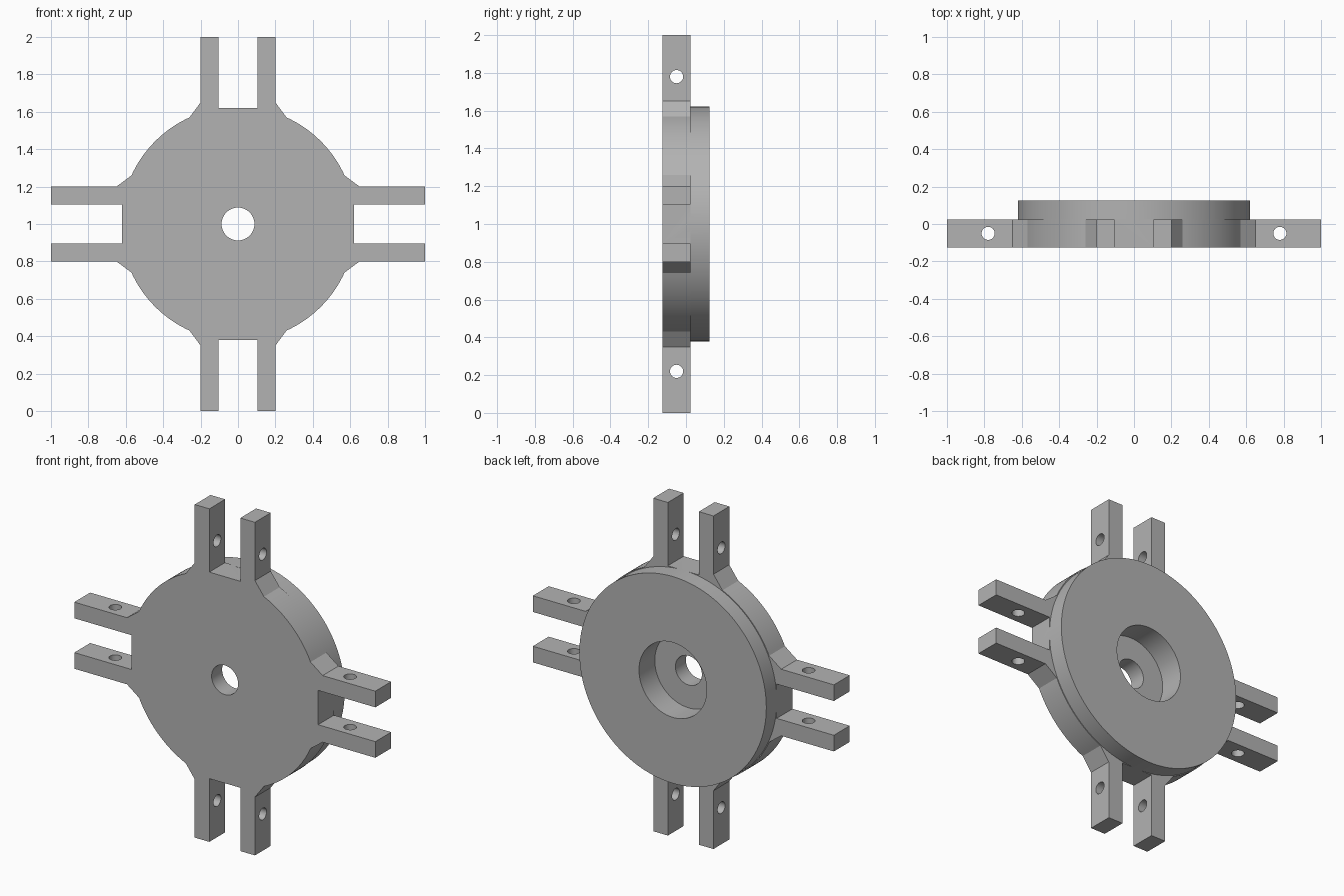
import bpy, bmesh, math
from mathutils import Matrix, Vector

cube = bpy.data.objects.get("Cube")
if cube:
    bpy.data.objects.remove(cube)

FRONT, STEP, BACK = -0.125, 0.025, 0.125
PLATE_R, DISC_R = 0.626, 0.621
MID = (FRONT + STEP) / 2

grey = bpy.data.materials.new("plain grey")
grey.use_nodes = True
grey.diffuse_color = (0.45, 0.45, 0.45, 1)
grey.node_tree.nodes["Principled BSDF"].inputs["Base Color"].default_value = grey.diffuse_color


def add_object(name, bm):
    bmesh.ops.recalc_face_normals(bm, faces=bm.faces)
    mesh = bpy.data.meshes.new(name)
    bm.to_mesh(mesh)
    bm.free()
    obj = bpy.data.objects.new(name, mesh)
    bpy.context.collection.objects.link(obj)
    mesh.materials.append(grey)
    return obj


def cylinder(name, radius, start, end, segments=96):
    """Cylinder between two points."""
    a, b = Vector(start), Vector(end)
    bm = bmesh.new()
    turn = (b - a).to_track_quat('Z', 'Y').to_matrix().to_4x4()
    bmesh.ops.create_cone(bm, cap_ends=True, segments=segments, radius1=radius, radius2=radius,
                          depth=(b - a).length, matrix=Matrix.Translation((a + b) / 2) @ turn)
    return add_object(name, bm)


def combine(target, tool, operation):
    mod = target.modifiers.new(operation.title(), 'BOOLEAN')
    mod.object, mod.operation, mod.solver = tool, operation, 'EXACT'
    bpy.context.view_layer.objects.active = target
    bpy.ops.object.modifier_apply(modifier=mod.name)
    bpy.data.objects.remove(tool)


# Plate outline: one forked quarter, repeated four times around the hub
half_fork = [(0.62, 0.103), (1.0, 0.103), (1.0, 0.2), (0.65, 0.2)]
corner = math.atan2(0.26, 0.57)
arc_steps = 20
quarter = [(x, -z) for x, z in reversed(half_fork)] + half_fork
for i in range(arc_steps + 1):
    a = corner + (math.pi / 2 - 2 * corner) * i / arc_steps
    quarter.append((PLATE_R * math.cos(a), PLATE_R * math.sin(a)))

bm = bmesh.new()
verts = []
for k in range(4):
    c, s = round(math.cos(k * math.pi / 2)), round(math.sin(k * math.pi / 2))
    verts += [bm.verts.new((c * x - s * z, FRONT, 1 + s * x + c * z)) for x, z in quarter]
face = bm.faces.new(verts)
sweep = bmesh.ops.extrude_face_region(bm, geom=[face])
bmesh.ops.translate(bm, vec=(0, STEP - FRONT, 0),
                    verts=[v for v in sweep["geom"] if isinstance(v, bmesh.types.BMVert)])
hub = add_object("forked_hub", bm)

# Raised round disc on the back
combine(hub, cylinder("back_disc", DISC_R, (0, STEP - 0.01, 1), (0, BACK, 1), 128), 'UNION')

# Shaft hole and counterbore
combine(hub, cylinder("shaft_hole", 0.088, (0, -0.3, 1), (0, 0.3, 1), 48), 'DIFFERENCE')
combine(hub, cylinder("counterbore", 0.225, (0, -0.025, 1), (0, 0.3, 1), 64), 'DIFFERENCE')

# Pin holes through each pair of prongs
for side in (-0.78, 0.78):
    combine(hub, cylinder("pin_hole", 0.035, (side, MID, 0.7), (side, MID, 1.3), 32), 'DIFFERENCE')
    combine(hub, cylinder("pin_hole", 0.035, (-0.3, MID, 1 + side), (0.3, MID, 1 + side), 32), 'DIFFERENCE')

# Smooth round walls, sharp edges
bpy.ops.object.select_all(action='DESELECT')
hub.select_set(True)
bpy.context.view_layer.objects.active = hub
bpy.ops.object.shade_smooth_by_angle(angle=math.radians(20))
